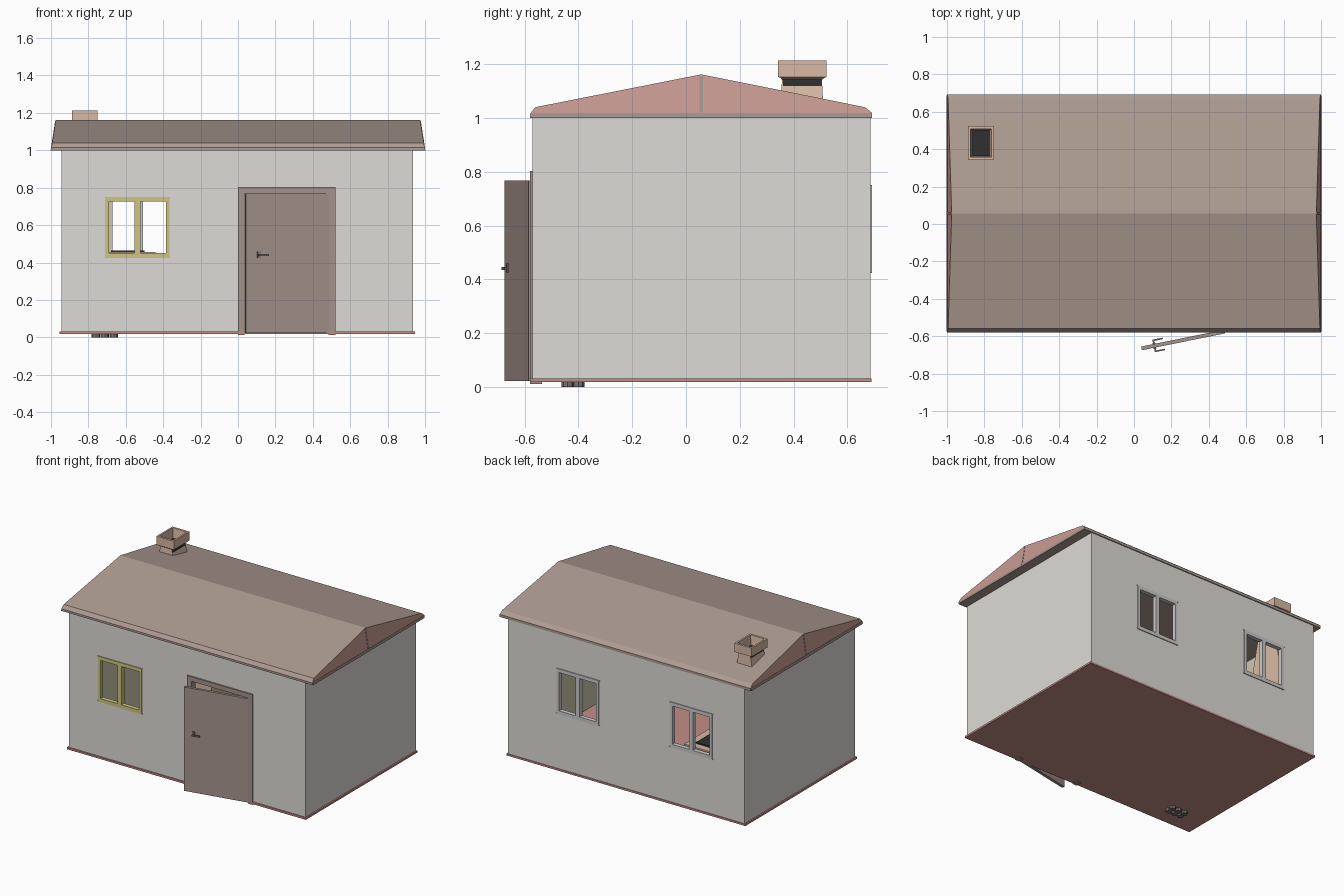
import bpy, bmesh, math
from mathutils import Matrix, Vector

if "Cube" in bpy.data.objects:
    bpy.data.objects.remove(bpy.data.objects["Cube"])


def mat(name, r, g, b):
    m = bpy.data.materials.new(name)
    m.diffuse_color = (r, g, b, 1)
    m.use_nodes = True
    m.node_tree.nodes["Principled BSDF"].inputs["Base Color"].default_value = m.diffuse_color
    return m


PLASTER = mat("plaster", 0.72, 0.71, 0.67)
INNER = mat("inner_wall", 0.62, 0.57, 0.42)
ROOF = mat("roof_brown", 0.42, 0.33, 0.29)
GABLE = mat("gable_red", 0.58, 0.33, 0.29)
FLOOR = mat("floor_red", 0.55, 0.27, 0.24)
WOOD = mat("door_wood", 0.37, 0.29, 0.26)
YELLOW = mat("yellow_paint", 0.62, 0.56, 0.22)
BRICK = mat("brick", 0.68, 0.48, 0.37)
BLACK = mat("soot", 0.03, 0.03, 0.03)
METAL = mat("dark_metal", 0.2, 0.17, 0.17)
GREY = mat("frame_grey", 0.6, 0.6, 0.58)


def finish(bm, name, m):
    bmesh.ops.recalc_face_normals(bm, faces=bm.faces)
    me = bpy.data.meshes.new(name)
    bm.to_mesh(me)
    bm.free()
    ob = bpy.data.objects.new(name, me)
    bpy.context.collection.objects.link(ob)
    if m:
        me.materials.append(m)
    return ob


def boxes(name, spans, m=None):
    """One object from boxes given as (x0, x1, y0, y1, z0, z1)."""
    bm = bmesh.new()
    for x0, x1, y0, y1, z0, z1 in spans:
        mx = Matrix.Translation(((x0 + x1) / 2, (y0 + y1) / 2, (z0 + z1) / 2)) @ \
            Matrix.Diagonal((x1 - x0, y1 - y0, z1 - z0, 1))
        bmesh.ops.create_cube(bm, size=1, matrix=mx)
    return finish(bm, name, m)


def loft(name, rings, m):
    """Skin through rectangles given as (x0, x1, y0, y1, z)."""
    bm = bmesh.new()
    loops = [[bm.verts.new(p) for p in ((a, c, z), (b, c, z), (b, d, z), (a, d, z))]
             for a, b, c, d, z in rings]
    for lo, hi in zip(loops, loops[1:]):
        for i in range(4):
            j = (i + 1) % 4
            bm.faces.new((lo[i], lo[j], hi[j], hi[i]))
    return finish(bm, name, m)


# Walls: hollow shell with door and window openings
X0, X1, Y0, Y1, T = -0.945, 0.935, -0.57, 0.685, 0.03
WZ0, WZ1 = 0.43, 0.745
FRONT_WIN, BACK_WINS = (-0.71, -0.365), ((-0.69, -0.355), (0.21, 0.545))
walls = boxes("walls", [(X0, X1, Y0, Y1, 0.03, 1.0)], PLASTER)
cuts = [(X0 + T, X1 - T, Y0 + T, Y1 - T, 0.0, 1.1),
        (0.01, 0.51, Y0 - 0.1, Y0 + 0.1, 0.0, 0.79),
        (FRONT_WIN[0] + 0.01, FRONT_WIN[1] - 0.01, Y0 - 0.1, Y0 + 0.1, WZ0 + 0.01, WZ1 - 0.01)]
cuts += [(a + 0.01, b - 0.01, Y1 - 0.1, Y1 + 0.1, WZ0 + 0.01, WZ1 - 0.01) for a, b in BACK_WINS]
for c in cuts:
    cutter = boxes("cutter", [c])
    cutter.hide_render = True
    mod = walls.modifiers.new("cut", 'BOOLEAN')
    mod.operation, mod.solver, mod.object = 'DIFFERENCE', 'EXACT', cutter
    bpy.context.view_layer.objects.active = walls
    bpy.ops.object.modifier_apply(modifier=mod.name)
    bpy.data.objects.remove(cutter)
# paint the inward-facing sides
while len(walls.data.materials) > 1:
    walls.data.materials.pop()
walls.data.materials.append(INNER)
mid = Vector(((X0 + X1) / 2, (Y0 + Y1) / 2, 0.5))
for p in walls.data.polygons:
    v = p.vertices[0]
    co = walls.data.vertices[v].co
    on_inside = any(abs(p.normal[k]) > 0.9 and abs(co[k] - w) < 1e-3
                    for k, w in ((0, X0 + T), (0, X1 - T), (1, Y0 + T), (1, Y1 - T)))
    p.material_index = 1 if on_inside else 0

# Floor slab and the small drain under it
boxes("floor", [(-0.955, 0.945, -0.58, 0.69, 0.018, 0.031)], FLOOR)
bm = bmesh.new()
for i in range(3):
    for j in range(2):
        bmesh.ops.create_cone(bm, cap_ends=True, segments=8, radius1=0.022, radius2=0.022, depth=0.02,
                              matrix=Matrix.Translation((-0.76 + i * 0.048, -0.44 + j * 0.04, 0.01)))
finish(bm, "drain_feet", METAL)

# Roof: gable profile swept along x, slightly leaning in at the ends
profile = [(-0.58, 1.0), (-0.58, 1.015), (-0.56, 1.04), (0.057, 1.162),
           (0.665, 1.04), (0.692, 1.018), (0.692, 1.0)]
bm = bmesh.new()
ends = []
for s in (-1, 1):
    ends.append([bm.verts.new((s * (1 - 0.025 * (z - 1.0) / 0.16), y, z)) for y, z in profile])
n = len(profile)
for i in range(n):
    j = (i + 1) % n
    bm.faces.new((ends[0][i], ends[0][j], ends[1][j], ends[1][i]))
caps = [bm.faces.new(e) for e in ends]
for f in caps:
    f.material_index = 1
roof = finish(bm, "roof", ROOF)
roof.data.materials.append(GABLE)

# Upright batten and bottom rail on each gable
for s, side in ((-1, "left"), (1, "right")):
    bm = bmesh.new()
    for y0, y1, z0, z1 in ((0.05, 0.064, 1.02, 1.155), (-0.575, 0.687, 1.0, 1.018)):
        pts = []
        for dx in (-0.006, 0.002):
            for y, z in ((y0, z0), (y1, z0), (y1, z1), (y0, z1)):
                pts.append(bm.verts.new((s * (1 - 0.025 * (z - 1) / 0.16 + dx), y, z)))
        for q in ((0, 1, 2, 3), (4, 5, 6, 7), (0, 1, 5, 4), (1, 2, 6, 5), (2, 3, 7, 6), (3, 0, 4, 7)):
            bm.faces.new([pts[k] for k in q])
    finish(bm, side + "_gable_trim", WOOD)

# Chimney: stem, cap and open flue
loft("chimney", [(-0.885, -0.755, 0.35, 0.51, 1.05), (-0.865, -0.775, 0.357, 0.505, 1.142),
                 (-0.88, -0.76, 0.35, 0.515, 1.15), (-0.888, -0.75, 0.342, 0.523, 1.152),
                 (-0.888, -0.75, 0.342, 0.523, 1.214), (-0.875, -0.763, 0.357, 0.508, 1.214),
                 (-0.865, -0.773, 0.365, 0.5, 1.14)], BRICK)
boxes("flue", [(-0.868, -0.77, 0.36, 0.503, 1.10, 1.145)], BLACK)

# Stove below the chimney with its hood
boxes("stove", [(-0.91, -0.44, 0.33, 0.65, 0.031, 0.455)], BRICK)
boxes("stove_plate", [(-0.68, -0.5, 0.38, 0.6, 0.455, 0.465)], BLACK)
loft("stove_hood", [(-0.91, -0.70, 0.33, 0.65, 0.455), (-0.91, -0.70, 0.33, 0.65, 0.55),
                    (-0.88, -0.76, 0.35, 0.51, 1.0)], BRICK)


# Windows: border, mullion and a slim sill and head
def window(name, x0, x1, ya, yb, m):
    w, c = 0.02, (x0 + x1) / 2
    boxes(name, [(x0, x0 + w, ya, yb, WZ0, WZ1), (x1 - w, x1, ya, yb, WZ0, WZ1),
                 (x0 + w, x1 - w, ya, yb, WZ0, WZ0 + w), (x0 + w, x1 - w, ya, yb, WZ1 - w, WZ1),
                 (c - 0.015, c + 0.015, ya, yb, WZ0 + w, WZ1 - w)], m)
    boxes(name + "_trim", [(x0 - 0.005, x1 + 0.005, ya, yb, WZ1, WZ1 + 0.006),
                           (x0 - 0.005, x1 + 0.005, ya, yb, WZ0 - 0.006, WZ0)], m)


window("front_window", *FRONT_WIN, Y0 - 0.006, Y0 + 0.025, YELLOW)
for k, (a, b) in enumerate(BACK_WINS):
    window("back_window_%d" % (k + 1), a, b, Y1 - 0.025, Y1 + 0.006, GREY)

# Door frame
boxes("door_frame", [(0.0, 0.035, -0.58, -0.535, 0.012, 0.77), (0.485, 0.52, -0.58, -0.535, 0.012, 0.77),
                     (0.0, 0.52, -0.58, -0.535, 0.77, 0.803)], WOOD)

# Door leaf standing ajar, with lever handles on both faces
swing = Matrix.Translation((0.485, -0.575, 0)) @ Matrix.Rotation(0.2, 4, 'Z')
door = boxes("door", [(-0.454, 0, -0.01, 0.01, 0.022, 0.768)], WOOD)
levers = []
for s in (-1, 1):
    def sp(a, b):
        return tuple(sorted((s * a, s * b)))
    levers += [(-0.392, -0.376, *sp(0.01, 0.016), 0.425, 0.46),
               (-0.388, -0.380, *sp(0.016, 0.034), 0.436, 0.444),
               (-0.388, -0.332, *sp(0.026, 0.034), 0.436, 0.446)]
handle = boxes("door_handle", levers, METAL)
for ob in (door, handle):
    ob.data.transform(swing)
